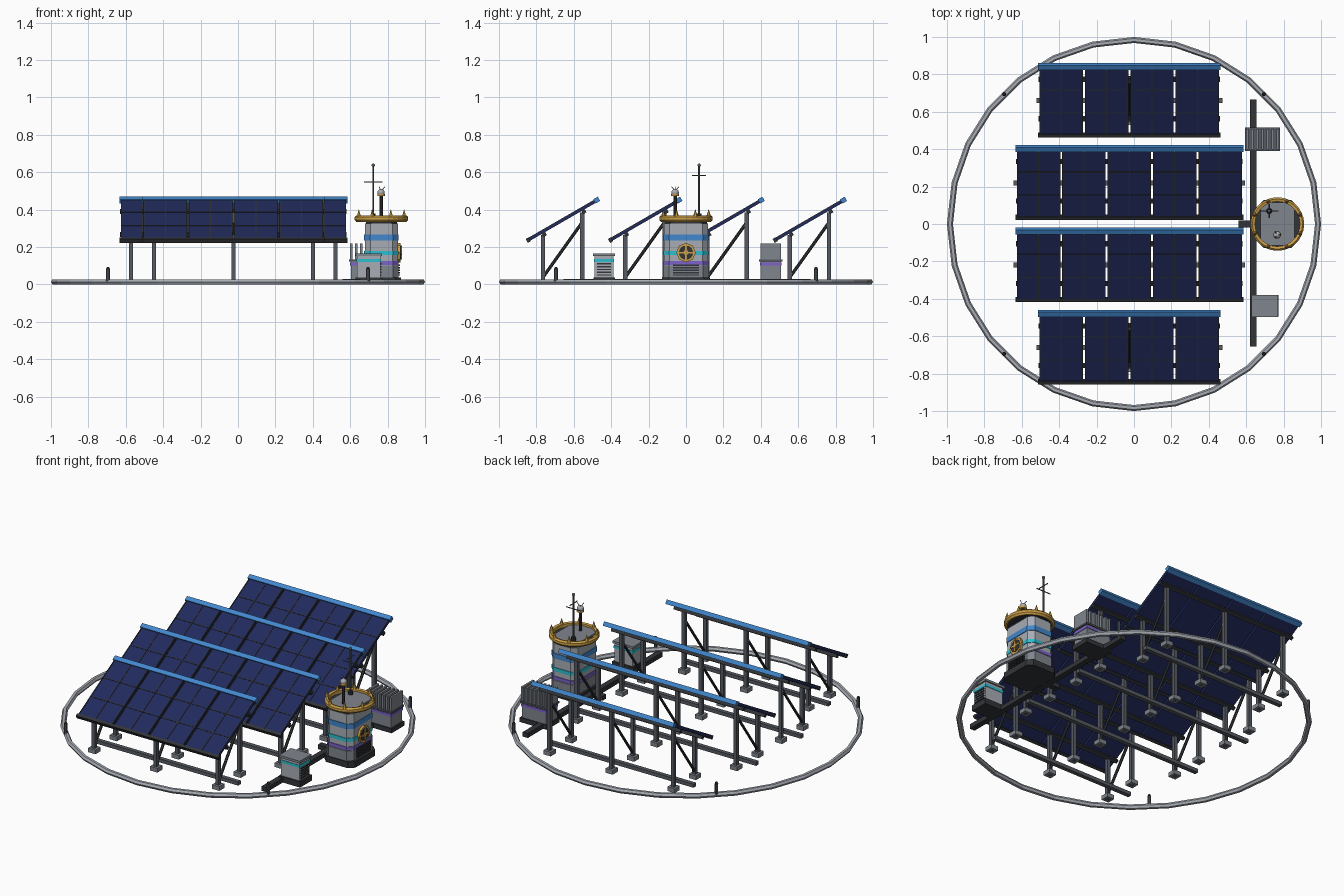
import bpy, bmesh
from math import sin, cos, pi, radians
from mathutils import Matrix, Vector

cube = bpy.data.objects.get("Cube")
if cube:
    bpy.data.objects.remove(cube, do_unlink=True)


def material(name, *rgb):
    lin = [(c / 255 / 12.92 if c < 11 else ((c / 255 + 0.055) / 1.055) ** 2.4) for c in rgb]
    m = bpy.data.materials.new(name)
    m.use_nodes = True
    m.diffuse_color = (*lin, 1)
    m.node_tree.nodes["Principled BSDF"].inputs["Base Color"].default_value = (*lin, 1)
    return m


NAVY = material("navy cells", 33, 43, 92)
BLUE = material("blue trim", 66, 135, 205)
DARK = material("dark metal", 50, 52, 56)
STEEL = material("steel grey", 86, 91, 98)
GREY = material("mid grey", 128, 134, 141)
PALE = material("pale grey", 168, 173, 181)
GOLD = material("gold", 205, 160, 70)
CYAN = material("cyan stripe", 45, 190, 208)
PURPLE = material("purple stripe", 125, 98, 200)


def box(bm, c, s, m=Matrix()):
    bmesh.ops.create_cube(bm, size=1, matrix=m @ Matrix.Translation(c) @ Matrix.Diagonal((*s, 1)))


def rod(bm, a, b, r, r2=None, n=8):
    a, b = Vector(a), Vector(b)
    m = Matrix.Translation((a + b) / 2) @ (b - a).to_track_quat('Z', 'Y').to_matrix().to_4x4()
    bmesh.ops.create_cone(bm, cap_ends=True, segments=n, radius1=r,
                          radius2=r if r2 is None else r2, depth=(b - a).length, matrix=m)


def ball(bm, c, r):
    bmesh.ops.create_uvsphere(bm, u_segments=14, v_segments=8, radius=r, matrix=Matrix.Translation(c))


def prism(bm, hx, hy, cut, z0, z1, x, y=0):
    """Upright block with chamfered corners."""
    pts = [(hx - cut, -hy), (hx, cut - hy), (hx, hy - cut), (hx - cut, hy),
           (cut - hx, hy), (-hx, hy - cut), (-hx, cut - hy), (cut - hx, -hy)]
    lo, hi = [[bm.verts.new((x + px, y + py, z)) for px, py in pts] for z in (z0, z1)]
    bm.faces.new(lo[::-1])
    bm.faces.new(hi)
    for i in range(8):
        j = (i + 1) % 8
        bm.faces.new((lo[i], lo[j], hi[j], hi[i]))


def hoop(bm, profile, n, x=0):
    """Closed (radius, z) profile swept round a vertical axis."""
    rows = [[bm.verts.new((x + r * cos(2 * pi * i / n), r * sin(2 * pi * i / n), z))
             for r, z in profile] for i in range(n)]
    k = len(profile)
    for i in range(n):
        a, b = rows[i], rows[(i + 1) % n]
        for j in range(k):
            bm.faces.new((a[j], b[j], b[(j + 1) % k], a[(j + 1) % k]))


def part(name, mat, build, smooth=False):
    bm = bmesh.new()
    build(bm)
    bmesh.ops.recalc_face_normals(bm, faces=bm.faces)
    me = bpy.data.meshes.new(name)
    bm.to_mesh(me)
    bm.free()
    me.materials.append(mat)
    ob = bpy.data.objects.new(name, me)
    bpy.context.collection.objects.link(ob)
    if smooth:
        me.shade_smooth()


def boxes(name, mat, items, m=Matrix()):
    part(name, mat, lambda bm: [box(bm, c, s, m) for c, s in items])


# Perimeter ring and its marker posts
part("perimeter_ring", PALE, lambda bm: hoop(
    bm, [(0.984 + 0.016 * cos(i * pi / 3), 0.0135 + 0.0155 * sin(i * pi / 3)) for i in range(6)], 28))
corners = [(sx * 0.695, sy * 0.695) for sx in (-1, 1) for sy in (-1, 1)]
part("marker_posts", STEEL, lambda bm: [rod(bm, (x, y, 0.01), (x, y, 0.08), 0.01) for x, y in corners])
part("marker_caps", DARK, lambda bm: [rod(bm, (x, y, 0.08), (x, y, 0.093), 0.011, 0.006) for x, y in corners])

# Solar rows
CX, PITCH, SLOPE = -0.025, 0.2425, 0.425
for row, (y0, count) in enumerate([(-0.66, 4), (-0.22, 5), (0.22, 5), (0.66, 4)], 1):
    tag = f"row_{row}_"
    tilt = Matrix.Translation((CX, y0, 0.343)) @ Matrix.Rotation(radians(30), 4, 'X')
    width = count * PITCH
    centres = [(i - (count - 1) / 2) * PITCH for i in range(count)]
    boxes(tag + "panels", NAVY, [((x, 0, 0), (PITCH - 0.011, SLOPE, 0.016)) for x in centres], tilt)
    seams = [((x, 0, 0.0085), (0.005, SLOPE, 0.004)) for x in centres]
    seams += [((x, v * SLOPE / 6, 0.0085), (PITCH - 0.011, 0.005, 0.004)) for x in centres for v in (-1, 1)]
    seams += [((x + s * (PITCH - 0.015) / 2, 0, 0.0085), (0.005, SLOPE, 0.004)) for x in centres for s in (-1, 1)]
    boxes(tag + "cell_seams", DARK, seams, tilt)
    boxes(tag + "top_rail", BLUE, [((0, 0.212, 0.002), (width + 0.006, 0.028, 0.026))], tilt)
    boxes(tag + "low_rail", DARK, [((0, -0.212, 0), (width + 0.006, 0.018, 0.024))], tilt)
    boxes(tag + "purlins", DARK, [((0, v, -0.017), (width, 0.02, 0.02)) for v in (-0.122, 0.122)], tilt)

    span = width / 2 - 0.06
    legs = [CX + s * span for s in (-1, 0, 1)]
    boxes(tag + "legs", STEEL, [((x, y0 + dy, h / 2), (0.022, 0.022, h))
                                for x in legs for dy, h in ((-0.105, 0.265), (0.105, 0.385))])
    boxes(tag + "feet", GREY, [((x, y0 + dy, 0.014), (0.05, 0.05, 0.026))
                               for x in legs for dy in (-0.105, 0.105)])
    part(tag + "braces", DARK, lambda bm: [
        rod(bm, (x, y0 - 0.1, 0.045), (x, y0 + 0.1, 0.325), 0.0085, n=6) for x in legs])
    boxes(tag + "ground_rail", STEEL, [((CX, y0, 0.013), (width + 0.025, 0.026, 0.022))])

# Service spine and link to the rows
boxes("service_spine", DARK, [((0.637, 0.005, 0.016), (0.035, 1.32, 0.028)),
                              ((0.61, 0, 0.016), (0.1, 0.035, 0.028))])

# Control tower
TX = 0.767
part("tower_base", DARK, lambda bm: prism(bm, 0.105, 0.127, 0.03, 0, 0.038, TX))
part("tower_body", PALE, lambda bm: prism(bm, 0.088, 0.117, 0.03, 0.038, 0.325, TX))
for name, mat, z0, z1 in [("plinth", GREY, 0.038, 0.1), ("purple_band", PURPLE, 0.104, 0.124),
                          ("cyan_band", CYAN, 0.156, 0.178), ("blue_band", BLUE, 0.235, 0.266)]:
    part("tower_" + name, mat, lambda bm: prism(bm, 0.092, 0.121, 0.031, z0, z1, TX))
part("tower_neck", DARK, lambda bm: prism(bm, 0.083, 0.112, 0.03, 0.325, 0.338, TX))
part("tower_deck", DARK, lambda bm: rod(bm, (TX, 0, 0.336), (TX, 0, 0.344), 0.128, n=28))
part("tower_roof", GREY, lambda bm: prism(bm, 0.09, 0.116, 0.035, 0.34, 0.354, TX))
part("crown_ring", GOLD, lambda bm: hoop(
    bm, [(0.12, 0.338), (0.134, 0.334), (0.143, 0.345), (0.143, 0.36), (0.134, 0.369), (0.12, 0.365)], 28, TX))
rim = [(TX + 0.131 * cos(a), 0.131 * sin(a)) for a in [pi / 8 + i * pi / 4 for i in range(8)]]
part("crown_spikes", GOLD, lambda bm: [rod(bm, (x, y, 0.362), (x, y, 0.4), 0.013, 0.001, 6) for x, y in rim])

# Emblem and louvres on the outer wall
FX = TX + 0.092


def emblem(bm):
    rod(bm, (FX - 0.004, 0, 0.17), (FX + 0.01, 0, 0.17), 0.052, n=8)


def emblem_star(bm):
    rod(bm, (FX + 0.012, 0, 0.17), (FX + 0.018, 0, 0.17), 0.014, n=8)
    for i in range(4):
        m = Matrix.Translation((FX + 0.014, 0, 0.17)) @ Matrix.Rotation(i * pi / 2, 4, 'X')
        box(bm, (0, 0, 0.02), (0.005, 0.009, 0.034), m)


part("emblem_plate", GOLD, emblem)
part("emblem_disc", DARK, lambda bm: rod(bm, (FX + 0.009, 0, 0.17), (FX + 0.0125, 0, 0.17), 0.038, n=16))
part("emblem_star", GOLD, emblem_star)
boxes("tower_louvres", DARK, [((FX + 0.002, 0, 0.05 + 0.013 * i), (0.008, 0.14, 0.007)) for i in range(5)])

# Mast and sensor dome on the roof
MX, MY = 0.723, 0.07


def mast(bm):
    rod(bm, (MX, MY, 0.35), (MX, MY, 0.635), 0.005)
    ball(bm, (MX, MY, 0.637), 0.009)
    rod(bm, (MX - 0.05, MY, 0.548), (MX + 0.05, MY, 0.548), 0.003)
    rod(bm, (MX, MY - 0.037, 0.582), (MX, MY + 0.037, 0.582), 0.003)


DX, DY = 0.765, -0.058
part("antenna_mast", STEEL, mast)
part("mast_foot", DARK, lambda bm: rod(bm, (MX, MY, 0.352), (MX, MY, 0.378), 0.016, 0.012, 10))
part("dome_stand", DARK, lambda bm: rod(bm, (DX, DY, 0.35), (DX, DY, 0.475), 0.009))
part("dome_collar", GOLD, lambda bm: rod(bm, (DX, DY, 0.472), (DX, DY, 0.484), 0.021, n=14))
part("sensor_dome", PALE, lambda bm: ball(bm, (DX, DY, 0.491), 0.02), True)
part("dome_whiskers", STEEL, lambda bm: [
    rod(bm, (DX, DY, 0.5), (DX + 0.022 * cos(a), DY + 0.022 * sin(a), 0.522), 0.002, n=5)
    for a in (0, 2 * pi / 3, 4 * pi / 3)])

# Front cabinet
BX, BY = 0.7, -0.438
boxes("cabinet_base", DARK, [((BX, BY, 0.02), (0.145, 0.115, 0.036))])
boxes("cabinet_body", PALE, [((BX, BY, 0.095), (0.125, 0.1, 0.12))])
boxes("cabinet_stripe", CYAN, [((BX, BY, 0.128), (0.131, 0.106, 0.016))])
boxes("cabinet_lid", GREY, [((BX, BY, 0.158), (0.142, 0.116, 0.014))])
boxes("cabinet_louvres", DARK, [((BX + 0.064, BY, 0.05 + 0.015 * i), (0.007, 0.076, 0.007)) for i in range(5)])

# Rear transformer with cooling fins
RX, RY = 0.687, 0.453
boxes("transformer_base", DARK, [((RX, RY, 0.016), (0.185, 0.125, 0.028))])
boxes("transformer_body", GREY, [((RX, RY, 0.078), (0.168, 0.11, 0.1))])
boxes("transformer_stripe", PURPLE, [((RX, RY, 0.108), (0.174, 0.116, 0.016))])
boxes("transformer_lid", STEEL, [((RX, RY, 0.127), (0.185, 0.124, 0.01))])
boxes("cooling_fins", GREY, [((RX + (i - 3) * 0.027, RY, 0.175), (0.013, 0.112, 0.09)) for i in range(7)])
